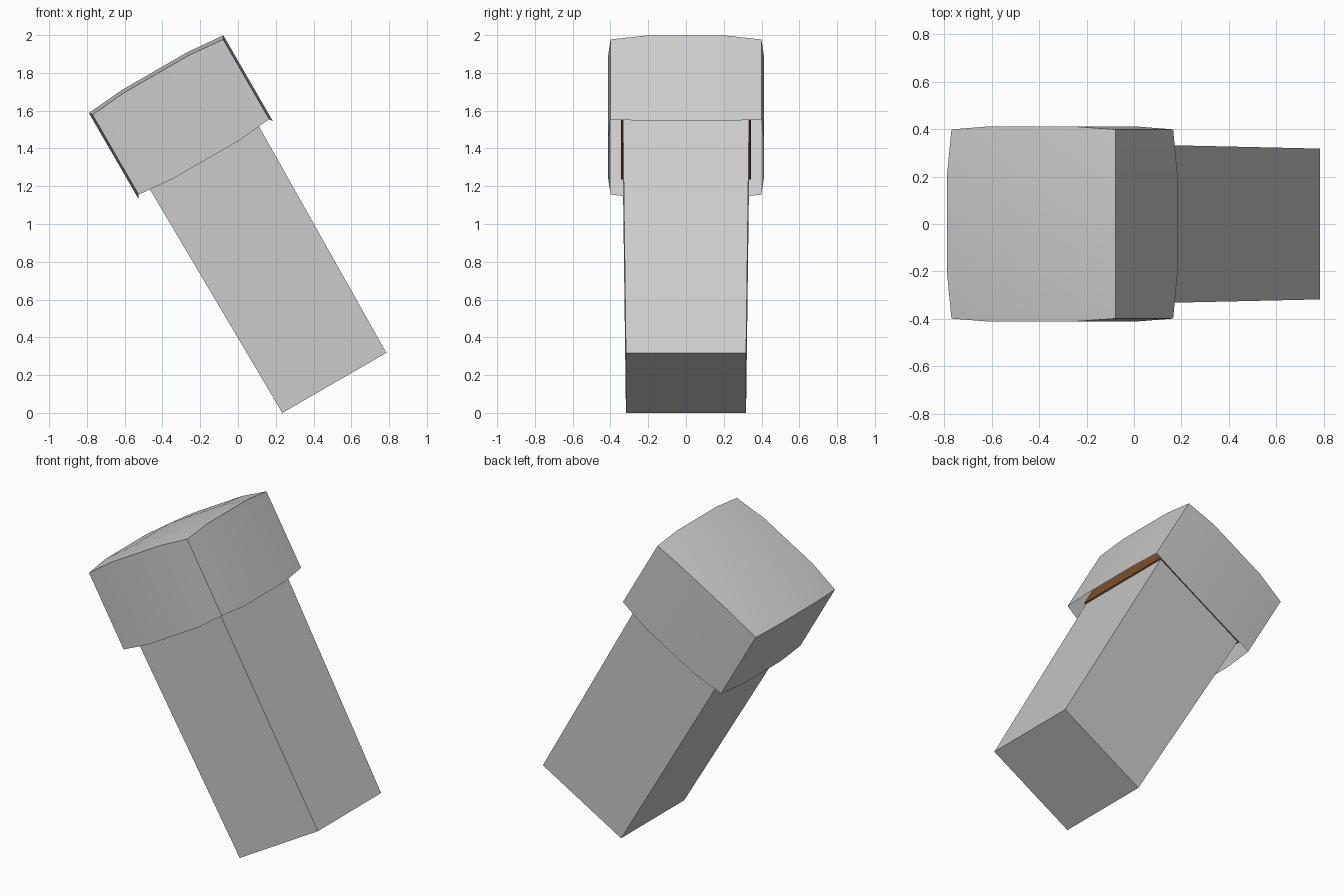
import bpy, bmesh, math
from mathutils import Matrix

if "Cube" in bpy.data.objects:
    bpy.data.objects.remove(bpy.data.objects["Cube"])

# everything is built along local z, then leaned 30 degrees
LEAN = Matrix.Translation((0.51, 0, 0.159)) @ Matrix.Rotation(math.radians(-30), 4, 'Y')


def finish(bm, name):
    bmesh.ops.recalc_face_normals(bm, faces=bm.faces[:])
    bm.transform(LEAN)
    me = bpy.data.meshes.new(name)
    bm.to_mesh(me)
    bm.free()
    ob = bpy.data.objects.new(name, me)
    bpy.context.collection.objects.link(ob)
    return ob


def tapered_block(name, half_low, half_high, z0, z1):
    bm = bmesh.new()
    bmesh.ops.create_cube(bm, size=2)
    for v in bm.verts:
        h = half_high if v.co.z > 0 else half_low
        v.co = (v.co.x * h, v.co.y * h, z1 if v.co.z > 0 else z0)
    return finish(bm, name)


# square shaft, slightly wider toward the head
tapered_block("shaft", 0.318, 0.334, 0, 1.44)

# brown core hidden under the cap
core = tapered_block("core", 0.343, 0.343, 1.44, 1.80)
brown = bpy.data.materials.new("brown")
brown.diffuse_color = (0.22, 0.09, 0.03, 1)
brown.use_nodes = True
brown.node_tree.nodes["Principled BSDF"].inputs["Base Color"].default_value = brown.diffuse_color
core.data.materials.append(brown)

# cap: bulged square shell, open underneath
bm = bmesh.new()
steps = (-1, -0.5, 0.5, 1)
MID = 1.625


def cap_point(a, b, side):
    edge_a, edge_b = abs(a) == 1, abs(b) == 1
    x = a * (0.399 if edge_b else 0.411) if edge_a else a * 0.4
    y = b * (0.399 if edge_a else 0.412) if edge_b else b * 0.4
    h = 0.280 - 0.018 * (edge_a + edge_b)
    return bm.verts.new((x, y, MID + side * h))


top = [[cap_point(a, b, 1) for b in steps] for a in steps]
for i in range(3):
    for j in range(3):
        bm.faces.new((top[i][j], top[i + 1][j], top[i + 1][j + 1], top[i][j + 1]))
ring = [(0, 0), (1, 0), (2, 0), (3, 0), (3, 1), (3, 2),
        (3, 3), (2, 3), (1, 3), (0, 3), (0, 2), (0, 1)]
low = [cap_point(steps[i], steps[j], -1) for i, j in ring]
for k in range(12):
    n = (k + 1) % 12
    (i, j), (p, q) = ring[k], ring[n]
    bm.faces.new((low[k], low[n], top[p][q], top[i][j]))
cap = finish(bm, "cap")
bpy.context.view_layer.objects.active = cap
cap.select_set(True)
bpy.ops.object.shade_smooth_by_angle(angle=math.radians(35))
